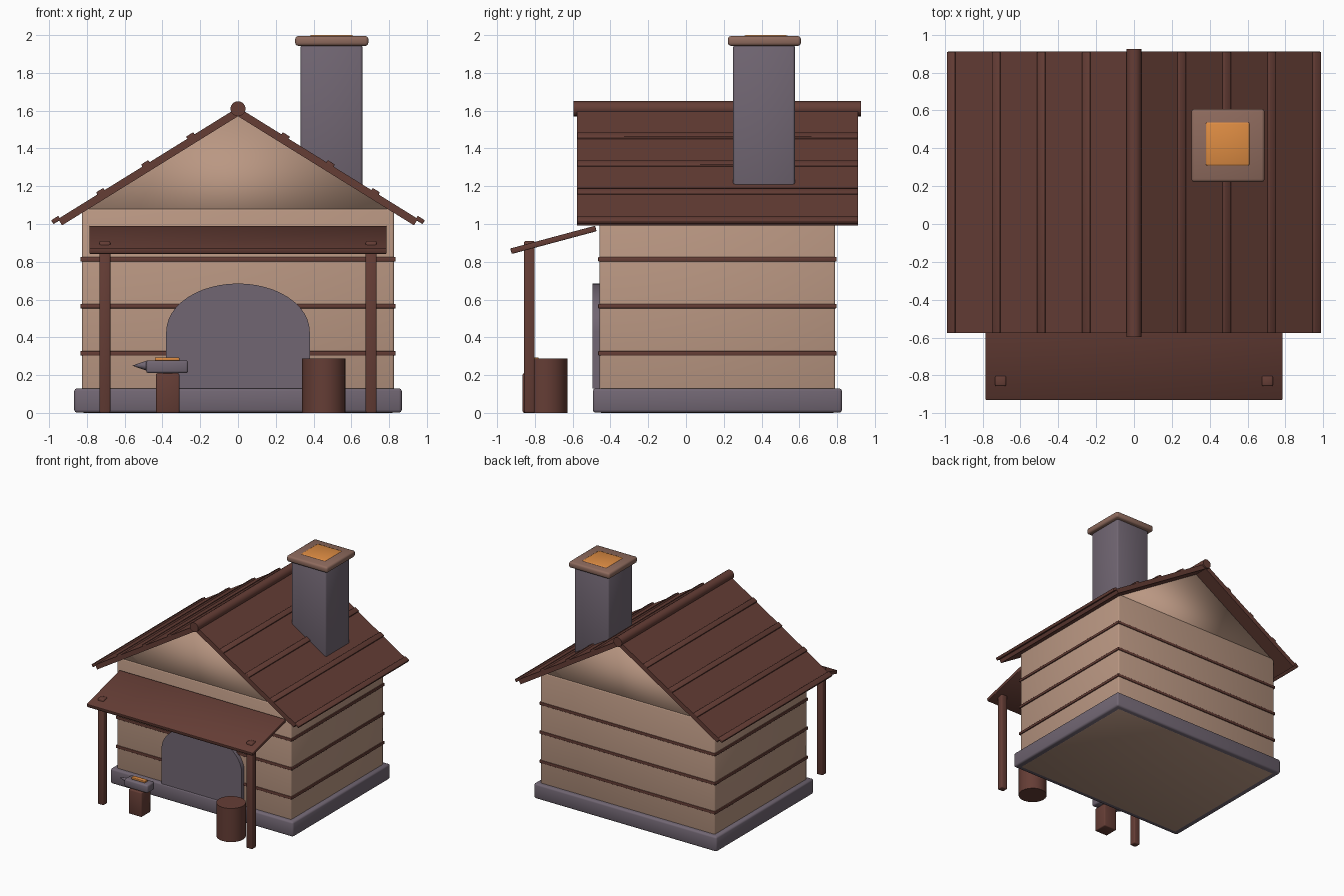
import bpy, bmesh, math
from mathutils import Matrix

if "Cube" in bpy.data.objects:
    bpy.data.objects.remove(bpy.data.objects["Cube"])


def material(name, rgb):
    m = bpy.data.materials.new(name)
    m.diffuse_color = (*rgb, 1)
    m.use_nodes = True
    m.node_tree.nodes["Principled BSDF"].inputs["Base Color"].default_value = m.diffuse_color
    return m


PLASTER = material("tan_plaster", (0.49, 0.31, 0.225))
STONE = material("grey_stone", (0.165, 0.133, 0.17))
WOOD = material("dark_wood", (0.13, 0.047, 0.036))
CAP = material("brown_brick", (0.27, 0.145, 0.11))
EMBER = material("glowing_ember", (0.72, 0.26, 0.055))


def finish(name, bm, mat, smooth=30):
    bmesh.ops.recalc_face_normals(bm, faces=bm.faces)
    me = bpy.data.meshes.new(name)
    bm.to_mesh(me)
    bm.free()
    me.materials.append(mat)
    ob = bpy.data.objects.new(name, me)
    bpy.context.collection.objects.link(ob)
    bpy.context.view_layer.objects.active = ob
    ob.select_set(True)
    if smooth:
        bpy.ops.object.shade_smooth_by_angle(angle=math.radians(smooth))
    ob.select_set(False)
    return ob


def box(name, centre, size, mat, bevel=0.0, rot=None, smooth=50):
    bm = bmesh.new()
    bmesh.ops.create_cube(bm, size=1)
    bmesh.ops.scale(bm, vec=size, verts=bm.verts)
    if bevel:
        bmesh.ops.bevel(bm, geom=bm.edges[:], offset=bevel, segments=2,
                        profile=0.5, affect='EDGES')
    bm.transform(Matrix.Translation(centre) @ (rot or Matrix()))
    return finish(name, bm, mat, smooth)


def span(name, lo, hi, mat, bevel=0.0):
    centre = [(a + b) / 2 for a, b in zip(lo, hi)]
    return box(name, centre, [b - a for a, b in zip(lo, hi)], mat, bevel)


def rod(name, centre, r1, r2, depth, mat, axis='Z', sides=24, turn=90):
    bm = bmesh.new()
    bmesh.ops.create_cone(bm, cap_ends=True, segments=sides, radius1=r1,
                          radius2=r2, depth=depth)
    rot = Matrix() if axis == 'Z' else Matrix.Rotation(math.radians(turn), 4, axis)
    bm.transform(Matrix.Translation(centre) @ rot)
    return finish(name, bm, mat)


def extrude_profile(name, pts, y0, y1, mat, smooth=30):
    bm = bmesh.new()
    face = bm.faces.new([bm.verts.new((x, y0, z)) for x, z in pts])
    new = bmesh.ops.extrude_face_region(bm, geom=[face])["geom"]
    bmesh.ops.translate(bm, vec=(0, y1 - y0, 0),
                        verts=[g for g in new if isinstance(g, bmesh.types.BMVert)])
    return finish(name, bm, mat, smooth)


CY = 0.167  # middle of the house along y

# Foundation, walls and trim bands
span("foundation", (-0.867, -0.493, 0.001), (0.867, 0.826, 0.13), STONE, 0.015)
span("walls", (-0.826, -0.458, 0), (0.826, 0.79, 1.08), PLASTER, 0.01)
for i, z in enumerate((0.315, 0.565, 0.813)):
    span(f"wall_band_{i}", (-0.835, -0.465, z - 0.012), (0.835, 0.797, z + 0.012),
         WOOD, 0.004)

# Gable prism with soft shading
gable = extrude_profile("gable", [(-0.82, 1.08), (0.82, 1.08), (0, 1.58)],
                        -0.456, 0.788, PLASTER, 0)
gable.data.polygons.foreach_set("use_smooth", [True] * len(gable.data.polygons))

# Roof slopes with battens, and the ridge beam
SLOPE = 0.62
ANGLE = math.atan(SLOPE)
for side, s in (("left", -1), ("right", 1)):
    tilt = Matrix.Rotation(s * ANGLE, 4, 'Y')
    x = 0.471
    box(f"roof_{side}", (s * x, CY, 1.594 - SLOPE * x),
        (2 * x / math.cos(ANGLE), 1.487, 0.04), WOOD, 0, tilt)
    for i in range(4):
        x = 0.25 + 0.238 * i
        box(f"batten_{side}_{i}", (s * x, CY, 1.619 - SLOPE * x),
            (0.045, 1.487, 0.024), WOOD, 0.004, tilt)
rod("ridge_beam", (0, 0.165, 1.61), 0.04, 0.04, 1.522, WOOD, 'X', 16)

# Chimney with cap and glowing top
span("chimney", (0.332, 0.25, 1.14), (0.658, 0.576, 1.95), STONE, 0.012)
span("chimney_cap", (0.303, 0.222, 1.943), (0.69, 0.608, 1.995), CAP, 0.015)
span("chimney_embers", (0.377, 0.306, 1.96), (0.613, 0.54, 2.0), EMBER, 0.012)

# Arched forge door
arch = [(-0.38, 0.13), (0.38, 0.13)]
arch += [(0.38 * math.cos(a), 0.43 + 0.255 * math.sin(a))
         for a in (math.pi * k / 24 for k in range(25))]
extrude_profile("arched_door", arch, -0.494, -0.45, STONE)

# Porch roof and posts
box("porch_roof", (0, -0.702, 0.916), (1.572, 0.465, 0.03), WOOD, 0.004,
    Matrix.Rotation(math.radians(15), 4, 'X'))
for side, s in (("left", -1), ("right", 1)):
    span(f"porch_post_{side}", (s * 0.705 - 0.029, -0.857, 0),
         (s * 0.705 + 0.029, -0.801, 0.91), WOOD, 0.008)

# Barrel
rod("barrel", (0.455, -0.743, 0.144), 0.115, 0.115, 0.288, WOOD)

# Anvil on a stump with a hot ingot
span("anvil_stump", (-0.434, -0.865, 0), (-0.31, -0.74, 0.21), WOOD, 0.008)
span("anvil_body", (-0.486, -0.85, 0.21), (-0.264, -0.75, 0.278), STONE, 0.012)
rod("anvil_horn", (-0.518, -0.80, 0.25), 0.028, 0.001, 0.08, STONE, 'Y', 12, -90)
span("hot_ingot", (-0.44, -0.82, 0.276), (-0.31, -0.78, 0.293), EMBER, 0.004)
